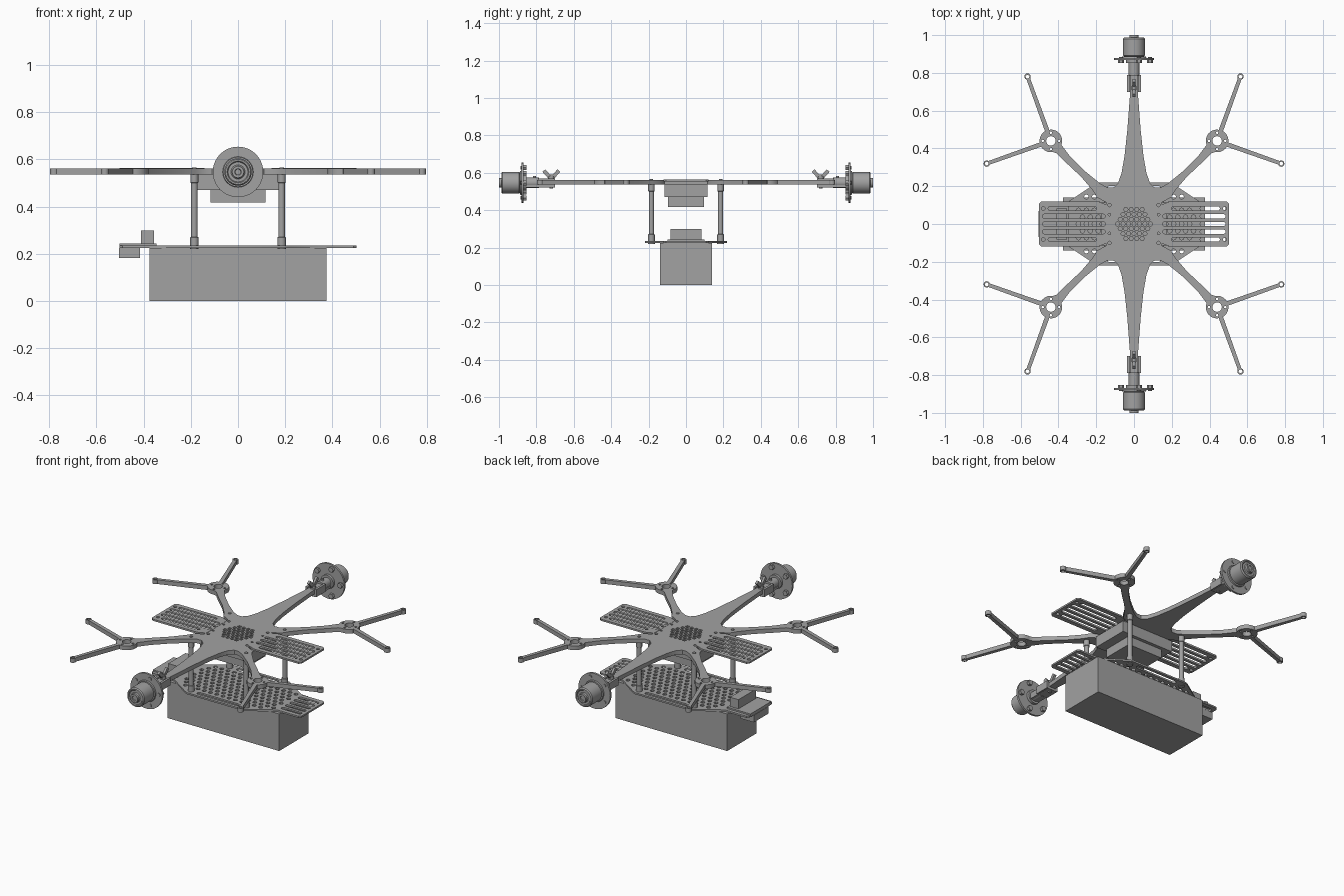
import bpy, bmesh, math
from mathutils import Matrix, Vector

cube = bpy.data.objects.get("Cube")
if cube:
    bpy.data.objects.remove(cube)

GREY = (0.36, 0.36, 0.36, 1)
mat = bpy.data.materials.new("plain_grey")
mat.use_nodes = True
mat.diffuse_color = GREY
mat.node_tree.nodes["Principled BSDF"].inputs["Base Color"].default_value = GREY


def finish(name, bm, smooth=False):
    bmesh.ops.remove_doubles(bm, verts=bm.verts, dist=0.00005)
    bmesh.ops.recalc_face_normals(bm, faces=bm.faces)
    me = bpy.data.meshes.new(name)
    bm.to_mesh(me)
    bm.free()
    me.materials.clear()
    me.materials.append(mat)
    ob = bpy.data.objects.new(name, me)
    bpy.context.collection.objects.link(ob)
    if smooth:
        bpy.ops.object.select_all(action='DESELECT')
        ob.select_set(True)
        bpy.context.view_layer.objects.active = ob
        bpy.ops.object.shade_smooth_by_angle(angle=math.radians(35))
    return ob


def box(name, x0, x1, y0, y1, z0, z1, tilt=0):
    bm = bmesh.new()
    mid = Vector(((x0 + x1) / 2, (y0 + y1) / 2, (z0 + z1) / 2))
    m = Matrix.Translation(mid) @ Matrix.Rotation(tilt, 4, 'X') @ Matrix.Diagonal((x1 - x0, y1 - y0, z1 - z0, 1))
    bmesh.ops.create_cube(bm, size=1, matrix=m)
    return finish(name, bm)


def lathe(name, profile, origin, axis='Z', flip=1, steps=32):
    """Spin (radius, height) points about the given axis through origin."""
    bm = bmesh.new()
    verts = [bm.verts.new((r, 0, h)) for r, h in profile]
    edges = [bm.edges.new(p) for p in zip(verts, verts[1:])]
    bmesh.ops.spin(bm, geom=verts + edges, cent=(0, 0, 0), axis=(0, 0, 1), angle=math.tau, steps=steps)
    if axis == 'Y':
        bm.transform(Matrix.Rotation(-math.pi / 2 * flip, 4, 'X'))
    bm.transform(Matrix.Translation(origin))
    return finish(name, bm, True)


def rod(name, r, h0, h1, origin, axis='Z', flip=1, steps=16):
    return lathe(name, [(0, h0), (r, h0), (r, h1), (0, h1)], origin, axis, flip, steps)


def arc(cx, cy, r, a0, a1, n):
    return [(cx + r * math.cos(math.radians(a0 + (a1 - a0) * i / n)),
             cy + r * math.sin(math.radians(a0 + (a1 - a0) * i / n))) for i in range(n + 1)]


def hole(cx, cy, r, n=12):
    return arc(cx, cy, r, 0, 360, n)[:-1]


def slot(x0, x1, y, r):
    return arc(x1 - r, y, r, -90, 90, 6) + arc(x0 + r, y, r, 90, 270, 6)


def four(points):
    """Mirror a quarter outline into all four quadrants."""
    q = list(points)
    return (q + [(x, -y) for x, y in reversed(q)] + [(-x, -y) for x, y in q]
            + [(-x, y) for x, y in reversed(q)])


def plate(name, loops, z0, z1):
    """Flat sheet from an outline and its holes."""
    cu = bpy.data.curves.new(name, 'CURVE')
    cu.dimensions = '2D'
    cu.fill_mode = 'BOTH'
    cu.extrude = (z1 - z0) / 2
    for pts in loops:
        sp = cu.splines.new('POLY')
        sp.points.add(len(pts) - 1)
        for p, (x, y) in zip(sp.points, pts):
            p.co = (x, y, 0, 1)
        sp.use_cyclic_u = True
    tmp = bpy.data.objects.new(name + "_curve", cu)
    bpy.context.collection.objects.link(tmp)
    dg = bpy.context.evaluated_depsgraph_get()
    me = bpy.data.meshes.new_from_object(tmp.evaluated_get(dg))
    bm = bmesh.new()
    bm.from_mesh(me)
    bm.transform(Matrix.Translation((0, 0, (z0 + z1) / 2)))
    bpy.data.objects.remove(tmp)
    bpy.data.curves.remove(cu)
    bpy.data.meshes.remove(me)
    return finish(name, bm, True)


QUADS = [(sx, sy) for sx in (1, -1) for sy in (1, -1)]
RC = 0.44            # motor ring centre on the diagonal arms
LEGS = ((70, 0.362), (-19.5, 0.36))


def leg_outline(angle, length):
    """Thin guard leg leaving the ring, ending in a round eyelet."""
    a = math.radians(angle)
    d, n = Vector((math.cos(a), math.sin(a))), Vector((-math.sin(a), math.cos(a)))
    c = Vector((RC, RC))
    start, tip = c + d * 0.056, c + d * length
    return ([tuple(start + n * 0.012), tuple(tip - d * 0.014 + n * 0.01)]
            + arc(tip.x, tip.y, 0.017, angle + 140, angle - 140, 12)
            + [tuple(tip - d * 0.014 - n * 0.01), tuple(start - n * 0.012)])


# star frame with six arms
quarter = [(0.02, 0.79), (0.02, 0.7), (0.035, 0.5), (0.05, 0.36), (0.066, 0.27), (0.085, 0.215),
           (0.11, 0.192), (0.14, 0.192), (0.18, 0.215), (0.26, 0.28), (0.34, 0.36), (0.385, 0.42)]
quarter += arc(RC, RC, 0.06, 190, 85, 10) + leg_outline(*LEGS[0])
quarter += arc(RC, RC, 0.06, 55, -5, 6) + leg_outline(*LEGS[1])
quarter += arc(RC, RC, 0.06, -35, -100, 7)
quarter += [(0.41, 0.375), (0.36, 0.325), (0.28, 0.25), (0.22, 0.18), (0.195, 0.14), (0.148, 0.115)]
holes = []
for sx, sy in QUADS:
    holes.append(hole(sx * RC, sy * RC, 0.025, 20))
    holes += [hole(sx * RC + 0.043 * math.cos(k * math.pi / 2), sy * RC + 0.043 * math.sin(k * math.pi / 2), 0.007, 8)
              for k in range(4)]
    for ang, ln in LEGS:
        a = math.radians(ang)
        holes.append(hole(sx * (RC + ln * math.cos(a)), sy * (RC + ln * math.sin(a)), 0.01))
    holes += [hole(sx * 0.13, sy * 0.1, 0.009), hole(sx * 0.13, sy * 0.05, 0.007)]
# honeycomb vent in the middle
for q in range(-3, 4):
    for r in range(-3, 4):
        if abs(q + r) <= 3:
            holes.append(hole((q + r / 2) * 0.029, r * 0.0255, 0.0115, 6))
plate("star_frame", [four(quarter)] + holes, 0.537, 0.562)

# slotted side trays at the top
for s, side in ((1, "left"), (-1, "right")):
    loops = [[(s * x, y) for x, y in ((0.143, -0.1), (0.19, -0.12), (0.49, -0.12), (0.503, -0.107),
                                      (0.503, 0.107), (0.49, 0.12), (0.19, 0.12), (0.143, 0.1))]]
    for k in range(-2, 3):
        outer = abs(k) == 2
        pts = slot(0.2 if outer else 0.152, 0.455 if outer else 0.485, k * 0.041, 0.0115)
        loops.append([(s * x, y) for x, y in pts])
        if outer:
            loops.append(hole(s * 0.48, k * 0.041, 0.01))
    plate(side + "_top_tray", loops, 0.553, 0.5635)

# perforated lower deck
deck = [four([(0.19, 0.22), (0.21, 0.21), (0.345, 0.12), (0.49, 0.12), (0.503, 0.107)])]
for s in (1, -1):
    deck.append(slot(-0.14, 0.14, s * 0.19, 0.012))
    for k in range(-2, 3):
        deck.append([(s * x, y) for x, y in slot(0.35, 0.485, k * 0.041, 0.0115)])
for j in range(-4, 5):
    for i in range(-7, 8):
        x, y = (i + (j % 2) / 2) * 0.042, j * 0.036
        if abs(x) < 0.32 and abs(x) + 1.5 * abs(y) < 0.48:
            deck.append(hole(x, y, 0.0125, 8))
plate("lower_deck", deck, 0.225, 0.235)

# battery and the stacked housings under the frame
box("battery", -0.375, 0.375, -0.14, 0.14, 0, 0.225)
box("upper_housing", -0.175, 0.175, -0.115, 0.115, 0.47, 0.537)
box("lower_housing", -0.117, 0.117, -0.095, 0.095, 0.417, 0.47)

# sensor unit on the right end of the deck
box("sensor_base", -0.503, -0.345, -0.1, 0.1, 0.235, 0.244)
box("sensor_body", -0.411, -0.355, -0.083, 0.083, 0.244, 0.3)
box("sensor_lower_body", -0.505, -0.415, -0.07, 0.07, 0.182, 0.225)

# standoff posts with collars and screw heads
for sx, sy in QUADS:
    lathe("standoff_post", [(0, 0.22), (0.018, 0.22), (0.018, 0.27), (0.014, 0.272), (0.014, 0.5),
                            (0.017, 0.502), (0.017, 0.537), (0.009, 0.538), (0.009, 0.566), (0, 0.566)],
          (sx * 0.185, sy * 0.185, 0), steps=16)

# end motors with flanges, clamps and wing nuts
ZM = 0.547
for s, end in ((1, "rear"), (-1, "front")):
    centre = (0, 0, ZM)
    lathe(end + "_motor", [(0, 0.885), (0.05, 0.885), (0.058, 0.892), (0.058, 0.98), (0.053, 0.987), (0.046, 0.987),
                           (0.042, 0.981), (0.03, 0.981), (0.025, 0.986), (0.025, 1.0), (0.014, 1.0),
                           (0.012, 0.994), (0, 0.994)], centre, 'Y', s)
    lathe(end + "_flange", [(0, 0.868), (0.107, 0.868), (0.107, 0.88), (0.065, 0.88), (0.063, 0.888), (0, 0.888)],
          centre, 'Y', s, 40)
    rod(end + "_flange_hub", 0.042, 0.852, 0.87, centre, 'Y', s, 24)
    for k in range(5):
        a = math.tau * k / 5
        at = (0.085 * math.cos(a), 0, ZM + 0.085 * math.sin(a))
        rod(end + "_flange_bolt", 0.01, 0.864, 0.885, at, 'Y', s, 10)
        rod(end + "_flange_nut", 0.016, 0.852, 0.869, at, 'Y', s, 6)
    rod(end + "_clamp_tube", 0.029, 0.785, 0.86, centre, 'Y', s, 20)
    for sx in (1, -1):
        box(end + "_clamp_cheek", sx * 0.03 - 0.007, sx * 0.03 + 0.007,
            min(s * 0.7, s * 0.79), max(s * 0.7, s * 0.79), 0.524, 0.569)
    box(end + "_clamp_base", -0.03, 0.03, min(s * 0.7, s * 0.86), max(s * 0.7, s * 0.86), 0.522, 0.536)
    rod(end + "_clamp_screw", 0.01, 0.515, 0.59, (0, s * 0.72, 0), steps=12)
    rod(end + "_wing_nut_hub", 0.017, 0.562, 0.58, (0, s * 0.72, 0), steps=12)
    rod(end + "_clamp_bolt", 0.009, 0.56, 0.582, (0, s * 0.81, 0), steps=12)
    for d in (1, -1):
        y = s * 0.72 + d * 0.024
        box(end + "_wing", -0.007, 0.007, y - 0.01, y + 0.01, 0.57, 0.618, -d * math.radians(42))
